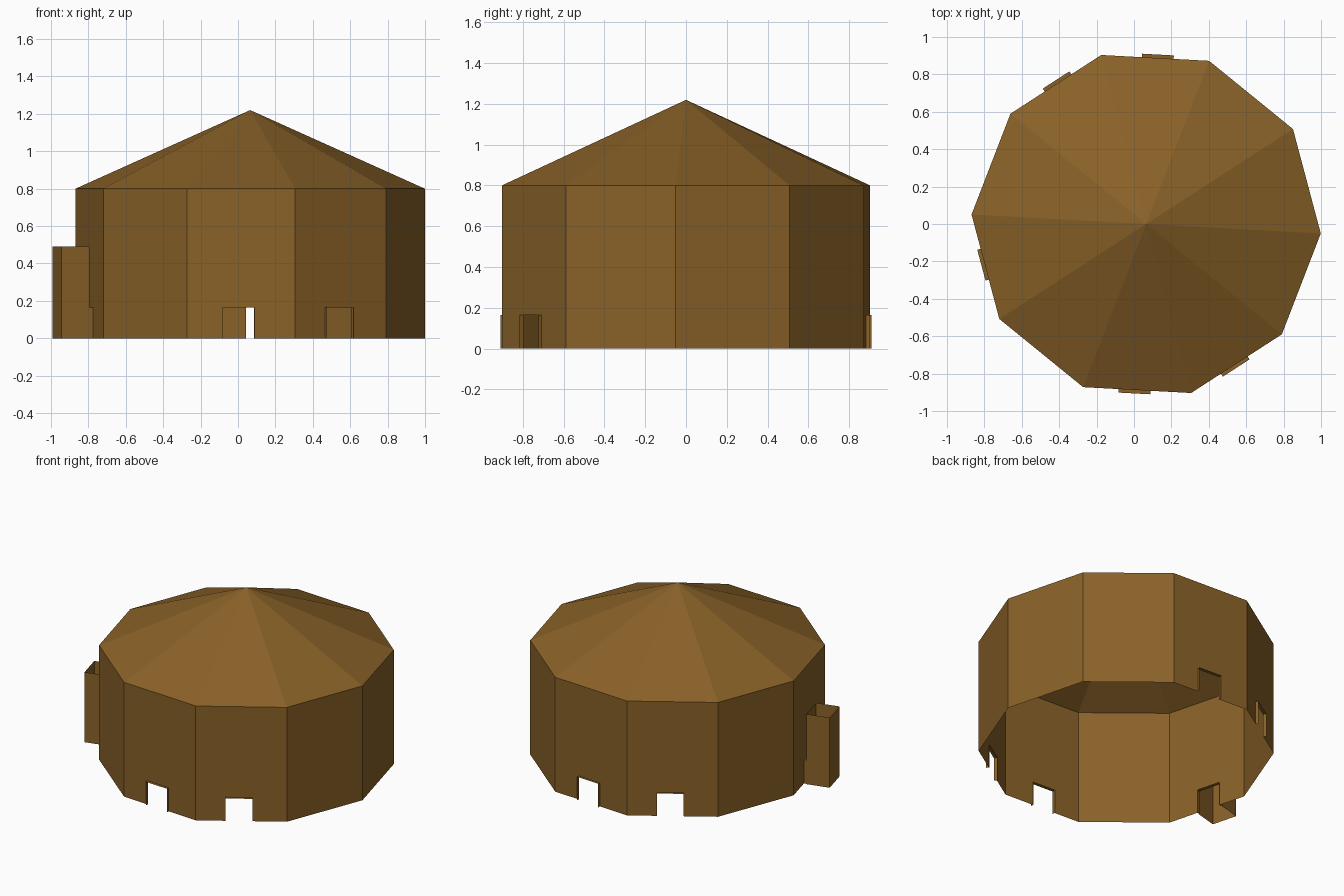
import bpy
import bmesh
from math import radians, cos, sin
from mathutils import Vector

if "Cube" in bpy.data.objects:
    bpy.data.objects.remove(bpy.data.objects["Cube"])

SIDES, RADIUS, WALL_H, PEAK_H = 10, 0.935, 0.80, 1.22
TURN = radians(-3.1)
STEP = radians(360 / SIDES)
APOTHEM = RADIUS * cos(STEP / 2)
HALF_SIDE = RADIUS * sin(STEP / 2)
CENTRE = Vector((0.065, 0, 0))
DOOR_SIDES = (2, 3, 5, 7, 8)
CHIMNEY_SIDE = 5
DOOR_W, DOOR_H, DOOR_SHIFT, HOOD_OUT = 0.17, 0.165, -0.014, 0.908
LEFT, RIGHT = DOOR_SHIFT - DOOR_W / 2, DOOR_SHIFT + DOOR_W / 2

brown = bpy.data.materials.new("wood_brown")
brown.use_nodes = True
colour = (0.25, 0.12, 0.021, 1)
brown.diffuse_color = colour
brown.node_tree.nodes["Principled BSDF"].inputs["Base Color"].default_value = colour


def place(side, along, out, z):
    """Point on a wall side: distance along it, out from the centre, and up."""
    a = TURN + (side + 0.5) * STEP
    return CENTRE + Vector((cos(a) * out - sin(a) * along,
                            sin(a) * out + cos(a) * along, z))


def make(name, polygons):
    bm = bmesh.new()
    for poly in polygons:
        bm.faces.new([bm.verts.new(p) for p in poly])
    bmesh.ops.remove_doubles(bm, verts=bm.verts, dist=0.0005)
    mesh = bpy.data.meshes.new(name)
    bm.to_mesh(mesh)
    bm.free()
    mesh.materials.append(brown)
    obj = bpy.data.objects.new(name, mesh)
    bpy.context.collection.objects.link(obj)


def sheet(side, start, end, z0, z1):
    """Upright sheet between two (along, out) plan points."""
    return [place(side, *start, z0), place(side, *end, z0),
            place(side, *end, z1), place(side, *start, z1)]


# Walls, with a notch for each doorway
walls = []
for s in range(SIDES):
    outline = [(-HALF_SIDE, 0)]
    if s in DOOR_SIDES:
        outline += [(LEFT, 0), (LEFT, DOOR_H), (RIGHT, DOOR_H), (RIGHT, 0)]
    outline += [(HALF_SIDE, 0), (HALF_SIDE, WALL_H), (-HALF_SIDE, WALL_H)]
    walls.append([place(s, along, APOTHEM, z) for along, z in outline])
make("walls", walls)

# Pointed roof
peak = CENTRE + Vector((0, 0, PEAK_H))
make("roof", [[place(s, -HALF_SIDE, APOTHEM, WALL_H),
               place(s, HALF_SIDE, APOTHEM, WALL_H), peak] for s in range(SIDES)])

# Thin frames lining the doorways
for n, s in enumerate(DOOR_SIDES):
    inner = APOTHEM - 0.004
    make(f"door_frame_{n + 1}", [
        sheet(s, (LEFT, HOOD_OUT), (LEFT, inner), 0, DOOR_H),
        sheet(s, (RIGHT, inner), (RIGHT, HOOD_OUT), 0, DOOR_H),
        [place(s, LEFT, inner, DOOR_H), place(s, LEFT, HOOD_OUT, DOOR_H),
         place(s, RIGHT, HOOD_OUT, DOOR_H), place(s, RIGHT, inner, DOOR_H)]])

# Open-ended chimney shaft outside one doorway
c, far, top = CHIMNEY_SIDE, HOOD_OUT + 0.157, 0.49
l, r = LEFT - 0.005, RIGHT + 0.005
make("chimney", [
    sheet(c, (l, far), (r, far), 0, top),
    sheet(c, (l, HOOD_OUT), (l, far), 0, top),
    sheet(c, (r, far), (r, HOOD_OUT), 0, top),
    sheet(c, (r, HOOD_OUT), (l, HOOD_OUT), DOOR_H, top)])
